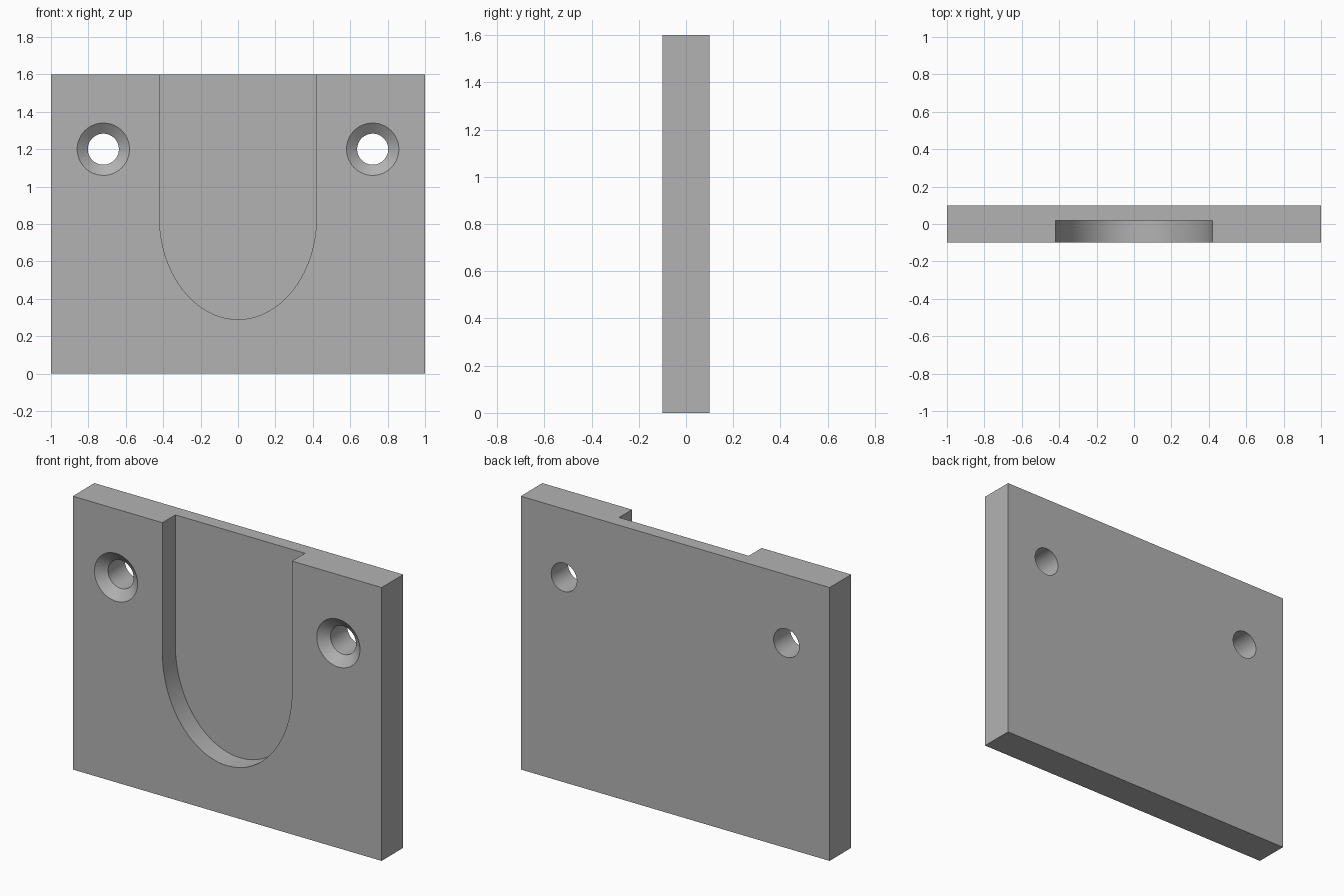
import bpy
import bmesh
import math

W, H, T = 2.0, 1.6, 0.2            # plate width, height, thickness
FRONT, BACK = -T / 2, T / 2
POCKET_FLOOR = 0.02

if "Cube" in bpy.data.objects:
    bpy.data.objects.remove(bpy.data.objects["Cube"], do_unlink=True)

grey = bpy.data.materials.new("plain grey")
grey.use_nodes = True
COLOUR = (0.45, 0.45, 0.45, 1)
grey.diffuse_color = COLOUR
grey.node_tree.nodes["Principled BSDF"].inputs["Base Color"].default_value = COLOUR


def loft(name, rings):
    """Solid through successive rings of (x, y, z) points, capped at both ends."""
    bm = bmesh.new()
    loops = [[bm.verts.new(p) for p in ring] for ring in rings]
    n = len(loops[0])
    for a, b in zip(loops, loops[1:]):
        for i in range(n):
            j = (i + 1) % n
            bm.faces.new((a[i], a[j], b[j], b[i]))
    bm.faces.new(loops[0])
    bm.faces.new(loops[-1])
    bmesh.ops.recalc_face_normals(bm, faces=bm.faces)
    mesh = bpy.data.meshes.new(name)
    bm.to_mesh(mesh)
    bm.free()
    mesh.materials.append(grey)
    obj = bpy.data.objects.new(name, mesh)
    bpy.context.collection.objects.link(obj)
    return obj


def extrude(name, outline, y0, y1):
    return loft(name, [[(x, y, z) for x, z in outline] for y in (y0, y1)])


def circle(x, y, z, r, n=64):
    return [(x + r * math.cos(math.tau * i / n), y,
             z + r * math.sin(math.tau * i / n)) for i in range(n)]


# Rectangular plate
plate = extrude("mounting_plate",
                [(-W / 2, 0), (W / 2, 0), (W / 2, H), (-W / 2, H)], FRONT, BACK)

# Pocket open at the top, with a half-ellipse bottom
half_w, spring, drop = 0.42, 0.84, 0.55
arc = [(-half_w * math.cos(math.pi * i / 64),
        spring - drop * math.sin(math.pi * i / 64)) for i in range(65)]
outline = [(-half_w, H + 0.1)] + arc + [(half_w, H + 0.1)]
cutters = [extrude("pocket_cutter", outline, FRONT - 0.1, POCKET_FLOOR)]

# Countersunk screw holes
r_hole, r_sink, depth = 0.083, 0.14, 0.045
slope = (r_sink - r_hole) / depth
for side, x in (("left", 0.72), ("right", -0.72)):
    cutters.append(loft(side + "_screw_hole_cutter", [
        circle(x, FRONT - 0.02, 1.2, r_sink + 0.02 * slope),
        circle(x, FRONT + depth, 1.2, r_hole),
        circle(x, BACK + 0.05, 1.2, r_hole)]))

bpy.context.view_layer.objects.active = plate
for cutter in cutters:
    mod = plate.modifiers.new(cutter.name, "BOOLEAN")
    mod.operation = "DIFFERENCE"
    mod.solver = "EXACT"
    mod.object = cutter
    bpy.ops.object.modifier_apply(modifier=mod.name)
    bpy.data.objects.remove(cutter, do_unlink=True)

# Smooth the curved walls, keep the machined edges crisp
bpy.ops.object.select_all(action="DESELECT")
plate.select_set(True)
bpy.ops.object.shade_smooth_by_angle(angle=math.radians(30))
